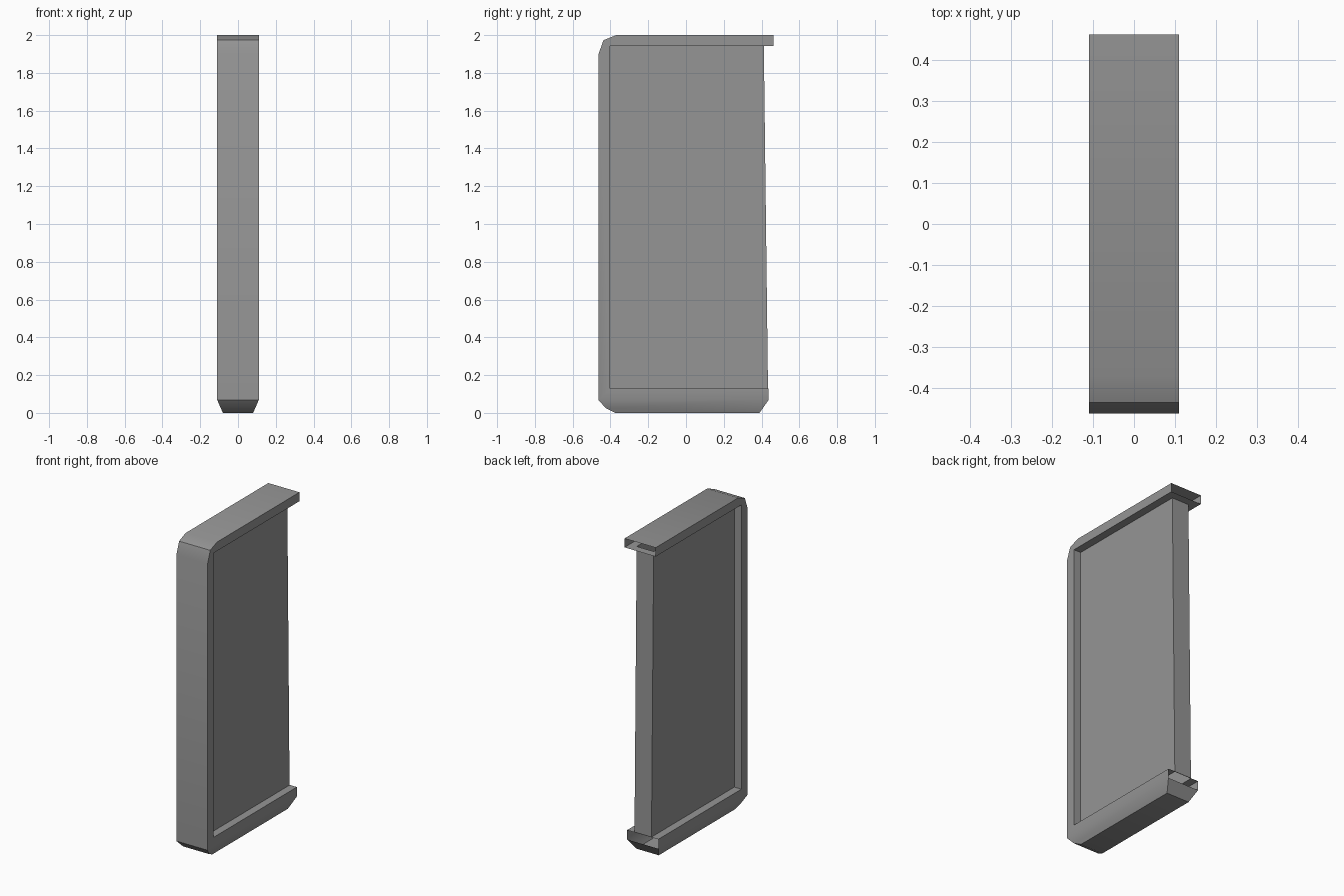
import bpy

if "Cube" in bpy.data.objects:
    bpy.data.objects.remove(bpy.data.objects["Cube"])

HALF, PANEL = 0.11, 0.06  # half widths of the frame and the recessed panel

# side profiles as (y, z)
outer = [(0.463, 2.0), (-0.37, 2.0), (-0.437, 1.973), (-0.463, 1.90), (-0.463, 0.068),
         (-0.425, 0.025), (-0.375, 0.0), (0.389, 0.0), (0.437, 0.068)]
inner = [(0.463, 1.943), (-0.402, 1.943), (-0.402, 0.128), (0.437, 0.128)]
panel = [(-0.402, 1.943), (-0.402, 0.128), (0.434, 0.128), (0.412, 1.943),
         (0.463, 1.943), (0.437, 0.128)]

# dark grey for every part
grey = bpy.data.materials.new("dark_grey")
grey.diffuse_color = (0.3, 0.3, 0.3, 1)
grey.use_nodes = True
grey.node_tree.nodes["Principled BSDF"].inputs["Base Color"].default_value = grey.diffuse_color


def width(z):
    # the foot narrows below z = 0.068
    return HALF - 0.03 * max(0, 1 - z / 0.068)


def make(name, profile_points, right_faces, bands):
    """Mirror the right-hand faces to the left and add faces spanning both sides."""
    n = len(profile_points)
    verts = profile_points + [(-x, y, z) for x, y, z in profile_points]
    faces = [tuple(f) for f in right_faces]
    faces += [tuple(i + n for i in reversed(f)) for f in right_faces]
    faces += [(p, p + n, q + n, q) for p, q in bands]
    mesh = bpy.data.meshes.new(name)
    mesh.from_pydata(verts, [], faces)
    mesh.update()
    mesh.materials.append(grey)
    ob = bpy.data.objects.new(name, mesh)
    bpy.context.collection.objects.link(ob)
    return ob


# frame: outer band, side faces, recess walls; the rear ends stay open
pts = [(width(z), y, z) for y, z in outer]
pts += [(HALF, y, z) for y, z in inner]    # indices 9-12
pts += [(PANEL, y, z) for y, z in inner]   # indices 13-16
sides = [(0, 1, 10, 9), (1, 2, 3, 10), (3, 4, 11, 10), (4, 8, 12, 11), (4, 5, 6, 7, 8)]
walls = [(i, i + 1, i + 5, i + 4) for i in range(9, 12)]
frame = make("frame", pts, sides + walls, [(i, i + 1) for i in range(8)])

# recessed panel with a sloping rear edge and the ledges behind it
make("recessed_panel", [(PANEL, y, z) for y, z in panel], [(0, 1, 2, 3)],
     [(2, 3), (3, 4), (5, 2)])

bpy.context.view_layer.objects.active = frame
frame.select_set(True)
bpy.ops.object.shade_smooth_by_angle()
